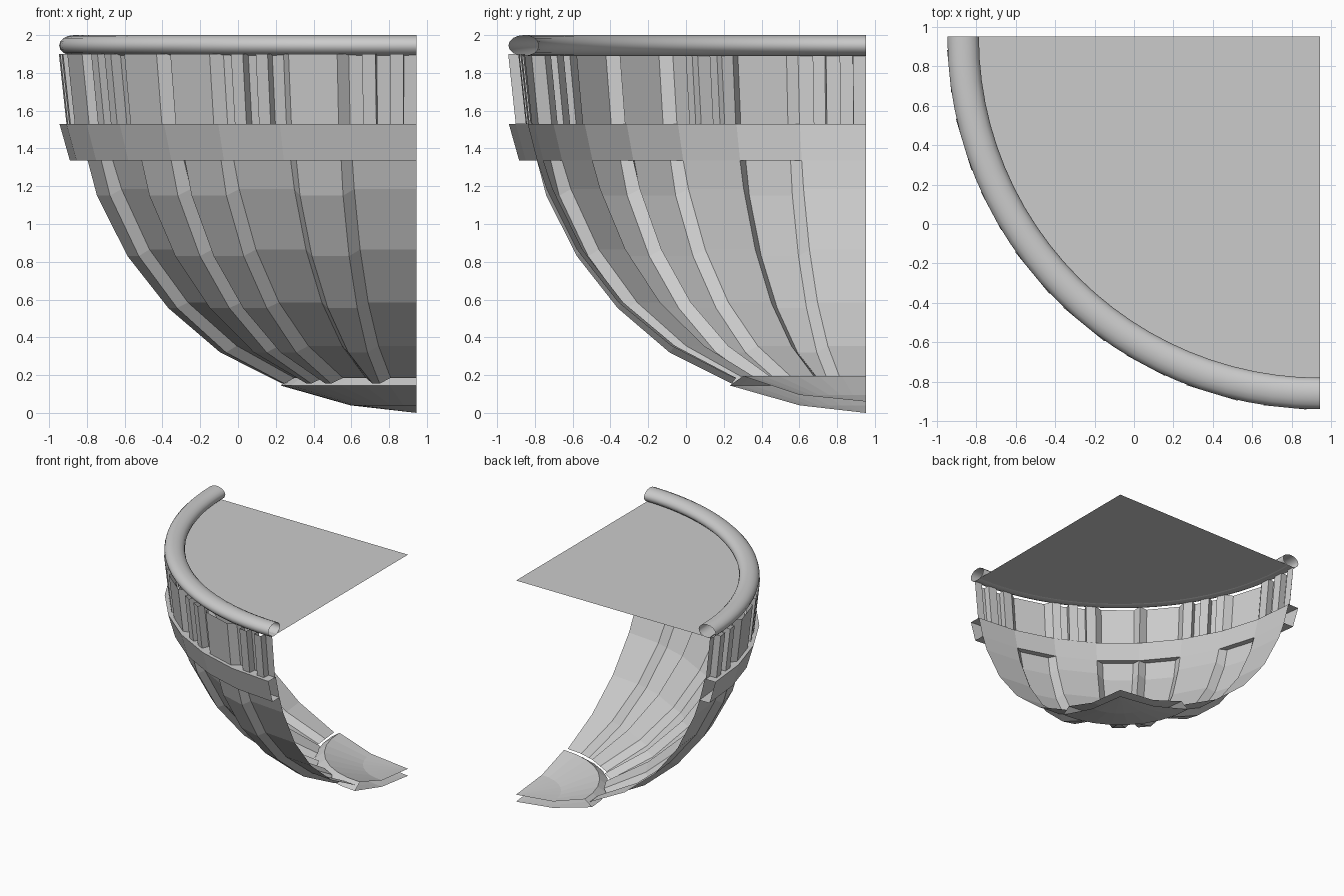
import bpy, bmesh
from math import sin, cos, pi, radians

if "Cube" in bpy.data.objects:
    bpy.data.objects.remove(bpy.data.objects["Cube"])

CX, CY = 0.945, 0.952          # axis of the quarter bowl
CELL = 11.25                   # angular width of one hull facet
RAISED = {1, 3, 4, 6}          # facets that carry a pushed-out panel


def place(r, deg, z):
    a = radians(deg)
    return (CX - r * cos(a), CY - r * sin(a), z)


def finish(name, rows_list, smooth=False):
    """Skin each grid of points (a list of rows) into one object."""
    bm = bmesh.new()
    for rows in rows_list:
        grid = [[bm.verts.new(p) for p in row] for row in rows]
        for a, b in zip(grid, grid[1:]):
            for i in range(len(a) - 1):
                bm.faces.new((a[i], a[i + 1], b[i + 1], b[i]))
    bmesh.ops.remove_doubles(bm, verts=bm.verts, dist=0.0005)
    bmesh.ops.recalc_face_normals(bm, faces=bm.faces)
    if smooth:
        for f in bm.faces:
            f.smooth = True
    me = bpy.data.meshes.new(name)
    bm.to_mesh(me)
    bm.free()
    ob = bpy.data.objects.new(name, me)
    bpy.context.collection.objects.link(ob)
    return ob


def lathe(name, profile, steps, smooth=False):
    rows = [[place(r, 90 * i / steps, z) for r, z in profile] for i in range(steps + 1)]
    return finish(name, [rows], smooth)


def flat_r(r, off):
    """Radius of a point lying on the flat chord of a facet."""
    h = CELL / 2
    return r * cos(radians(h)) / cos(radians(off - h))


def facet(k, profile, pattern):
    """One facet; pattern(r) gives (angle offset, raise amount) across it."""
    rows = []
    for r, z, dr, dz in profile:
        row = []
        for off, up in pattern(r):
            row.append(place(flat_r(r + dr * up, off), k * CELL + off, z + dz * up))
        rows.append(row)
    return rows


def plain(r):
    return [(0, 0), (CELL, 0)]


def panel(r):
    a = min(0.05 / r * 180 / pi, CELL * 0.4)
    return [(0, 0), (a, 1), (CELL - a, 1), (CELL, 0)]


def battens(r):
    pts = [(0, 0)]
    for s in (2.1, 6.6):
        pts += [(s, 0), (s, 1), (s + 2.15, 1), (s + 2.15, 0)]
    return pts + [(CELL, 0)]


def battens_flipped(r):
    return [(CELL - o, u) for o, u in reversed(battens(r))]


# profiles: radius, height, outward offset, vertical offset
lower = [(0.70, 0.185, 0.04, -0.03), (1.03, 0.355, 0.045, -0.035),
         (1.31, 0.585, 0.045, -0.03), (1.53, 0.865, 0.045, -0.035),
         (1.69, 1.185, 0.05, -0.035), (1.74, 1.335, 0.05, 0)]
middle = [(1.74, 1.335, 0, 0), (1.79, 1.53, 0, 0)]
upper = [(1.80, 1.53, 0.06, 0), (1.84, 1.90, 0.06, 0)]

# bowl hull with pushed-out panels
finish("lower_hull", [facet(k, lower, panel if k in RAISED else plain) for k in range(8)])
finish("middle_hull", [facet(k, middle, plain) for k in range(8)])

# upper wall with panels and pairs of battens
walls = []
for k in range(8):
    pat = panel if k in RAISED else (battens if k < 4 else battens_flipped)
    walls.append(facet(k, upper, pat))
finish("upper_wall", walls)

# belt around the outside
lathe("belt", [(1.74, 1.335), (1.835, 1.335), (1.89, 1.53), (1.79, 1.53)], 8)

# base cap slab
lathe("base_cap", [(0, 0), (0.35, 0.04), (0.72, 0.145), (0.65, 0.195), (0.35, 0.095), (0, 0.06)], 8)

# flat deck closing the top
lathe("deck", [(0, 1.895), (1.83, 1.895)], 16)

# rounded rim, open at both ends
ring = [(1.812 + 0.08 * cos(2 * pi * i / 16), 1.945 + 0.055 * sin(2 * pi * i / 16)) for i in range(17)]
lathe("rim", ring, 24, smooth=True)
